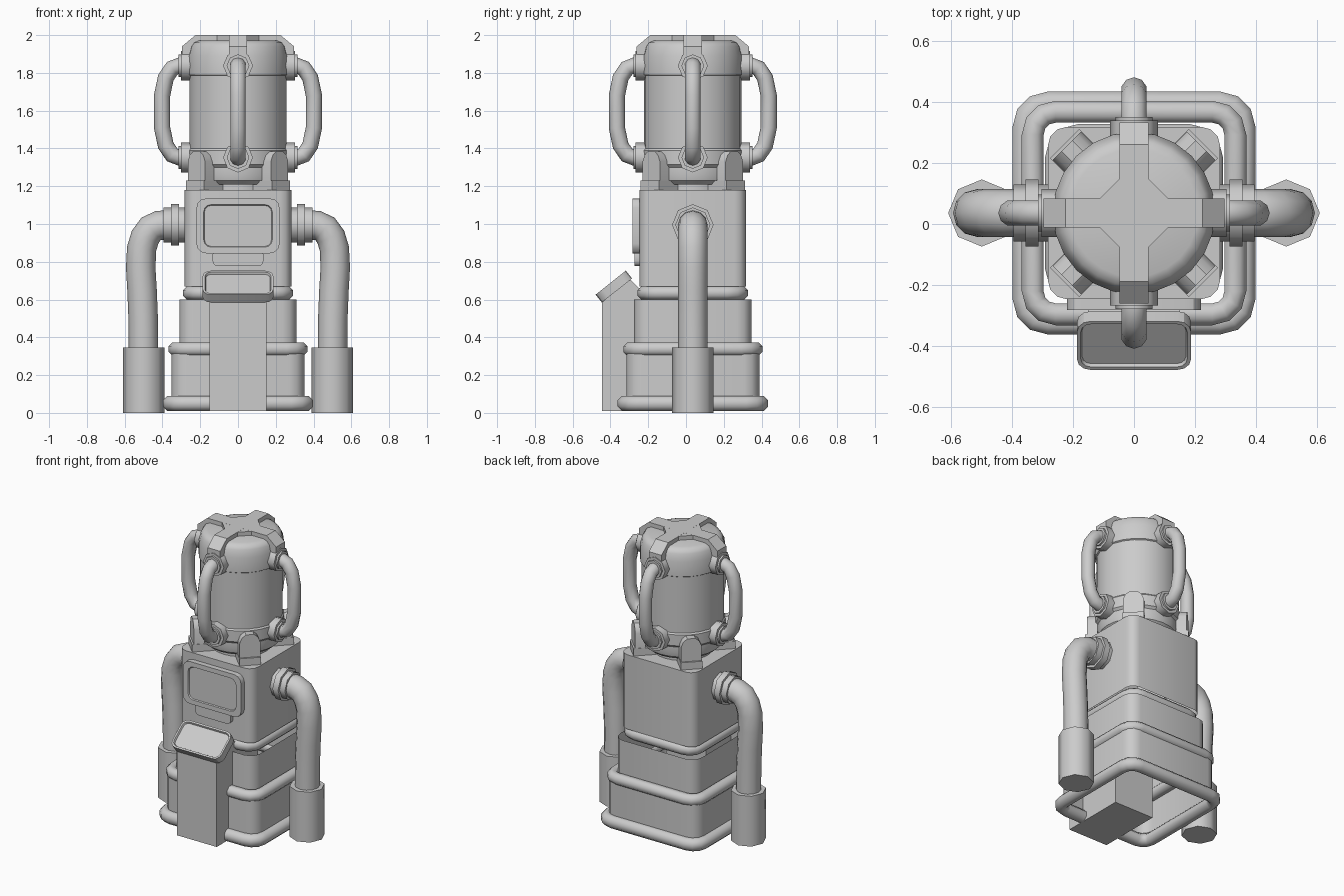
import bpy, bmesh
from math import sin, cos, pi, radians
from mathutils import Matrix, Vector

if "Cube" in bpy.data.objects:
    bpy.data.objects.remove(bpy.data.objects["Cube"])

YC = 0.036                                   # y of the main axis
AXIS = Matrix.Translation((0, YC, 0))


def spin(deg):
    return AXIS @ Matrix.Rotation(radians(deg), 4, 'Z')


def skin(name, rings, m=None, cap0=True, cap1=True, loop=False, angle=40):
    """Join rings of points into a surface."""
    bm = bmesh.new()
    vs = [[bm.verts.new(p) for p in r] for r in rings]
    n = len(vs[0])
    pairs = list(zip(vs, vs[1:])) + ([(vs[-1], vs[0])] if loop else [])
    for a, b in pairs:
        for i in range(n):
            j = (i + 1) % n
            bm.faces.new((a[i], a[j], b[j], b[i]))
    if cap0 and not loop:
        bm.faces.new(vs[0][::-1])
    if cap1 and not loop:
        bm.faces.new(vs[-1])
    bmesh.ops.recalc_face_normals(bm, faces=bm.faces)
    me = bpy.data.meshes.new(name)
    bm.to_mesh(me)
    bm.free()
    ob = bpy.data.objects.new(name, me)
    bpy.context.collection.objects.link(ob)
    ob.matrix_world = m or Matrix()
    bpy.ops.object.select_all(action='DESELECT')
    ob.select_set(True)
    bpy.context.view_layer.objects.active = ob
    bpy.ops.object.shade_smooth_by_angle(angle=radians(angle))
    return ob


def rrect(hx, hy, r, z, seg=3):
    pts = []
    for k, (sx, sy) in enumerate([(1, 1), (-1, 1), (-1, -1), (1, -1)]):
        for i in range(seg + 1):
            a = pi / 2 * (k + i / seg)
            pts.append((sx * (hx - r) + r * cos(a), sy * (hy - r) + r * sin(a), z))
    return pts


def lathe(name, profile, n, m=None, angle=40):
    rings = [[(r * cos(2 * pi * i / n), r * sin(2 * pi * i / n), z) for i in range(n)]
             for r, z in profile]
    return skin(name, rings, m, angle=angle)


def tube(name, path, r, m, n=10):
    """Pipe along a path lying in the local xz plane."""
    ps = [Vector((x, 0, z)) for x, z in path]
    rings = []
    for i, p in enumerate(ps):
        t = (ps[min(i + 1, len(ps) - 1)] - ps[max(i - 1, 0)]).normalized()
        side, y = Vector((t.z, 0, -t.x)), Vector((0, 1, 0))
        rings.append([p + side * r * cos(2 * pi * k / n) + y * r * sin(2 * pi * k / n)
                      for k in range(n)])
    return skin(name, rings, m, angle=60)


def prism(name, outline, half, m=None):
    """xz outline extruded along y, both ways."""
    return skin(name, [[(x, s * half, z) for x, z in outline] for s in (-1, 1)], m, angle=30)


# stepped body tiers, open underneath
for name, h, r, z0, z1, cap in [("lower_tier", .352, .08, .03, .34, False),
                                ("middle_tier", .31, .075, .33, .60, False),
                                ("upper_box", .282, .06, .67, 1.18, True)]:
    skin(name, [rrect(h, h, r, z0), rrect(h, h, r, z1)], AXIS, cap0=False, cap1=cap)

# rounded trim rings
for name, h, z, t in [("base_ring", .358, .05, .04), ("middle_ring", .332, .338, .036),
                      ("upper_ring", .257, .635, .035)]:
    rings = []
    for k in range(8):
        a = 2 * pi * (k + .5) / 8
        d, e = t * 1.08 * cos(a), t * 1.08 * sin(a)
        rings.append(rrect(h + d, h + d, .075 + d, z + e))
    skin(name, rings, AXIS, loop=True, angle=60)

# front console post and tilted control head
prism("console_post", [(-.445, .01), (-.445, .59), (-.30, .71), (-.25, .66), (0, .66), (0, .01)],
      .15, Matrix.Rotation(0, 4, 'Z')).matrix_world = Matrix(
          ((0, 1, 0, 0), (1, 0, 0, 0), (0, 0, 1, 0), (0, 0, 0, 1)))
head = Matrix.Translation((0, -.3985, .6895)) @ Matrix.Rotation(radians(38.6), 4, 'X')
skin("console_head", [rrect(.187, .102, .045, -.053), rrect(.187, .102, .045, 0),
                      rrect(.175, .09, .035, 0), rrect(.17, .085, .03, -.012)], head, angle=30)

# screen and the tray below it
front = Matrix.Rotation(radians(90), 4, 'X')
skin("screen", [rrect(.22, .145, .05, -.02), rrect(.22, .145, .05, .036),
                rrect(.182, .113, .04, .036), rrect(.178, .109, .038, .028)],
     Matrix.Translation((0, -.246, .99)) @ front, angle=30)
skin("screen_tray", [rrect(.135, .045, .03, -.02), rrect(.135, .045, .03, .026)],
     Matrix.Translation((0, -.246, .822)) @ front, angle=30)

# side arms: collar, bent pipe, cuff
out = Matrix.Rotation(radians(90), 4, 'Y')
for side, deg in (("right", 0), ("left", 180)):
    m = spin(deg)
    lathe(side + "_arm_collar", [(.093, .27), (.093, .313), (.11, .313), (.11, .355),
                                 (.093, .355), (.093, .395)],
          8, m @ Matrix.Translation((0, 0, .995)) @ out, angle=50)
    tube(side + "_arm_pipe", [(.37, .995), (.42, .992), (.46, .975), (.492, .93), (.51, .87),
                              (.515, .77), (.508, .65), (.502, .5), (.5, .3)], .078, m, 12)
    lathe(side + "_arm_cuff", [(.11, 0), (.11, .345)], 8,
          m @ Matrix.Translation((.499, 0, 0)), angle=50)

# canister with bands, rounded foot and domed lid
lathe("canister", [(.19, 1.17), (.19, 1.21), (.222, 1.21), (.245, 1.23), (.252, 1.26), (.252, 1.30),
                   (.266, 1.315), (.266, 1.39), (.258, 1.40), (.258, 1.785), (.266, 1.79),
                   (.266, 1.89), (.258, 1.915), (.252, 1.94), (.238, 1.96), (.21, 1.972)],
      24, AXIS, angle=35)

# cross straps and hub over the lid
strap = [(-.297, 1.89), (-.297, 1.94), (-.225, 2), (.225, 2), (.297, 1.94), (.297, 1.89)]
for i in range(2):
    prism("lid_strap", strap, .048, spin(90 * i))
lathe("lid_hub", [(.122, 1.95), (.122, 1.9995)], 8, spin(22.5), angle=30)

# four handles with octagonal flanges
grip = [(.27, 1.84), (.31, 1.838), (.348, 1.825), (.382, 1.775), (.402, 1.68),
        (.402, 1.51), (.382, 1.415), (.348, 1.365), (.31, 1.352), (.27, 1.35)]
for i in range(4):
    m = spin(90 * i)
    tube("canister_handle", grip, .043, m, 10)
    for z in (1.838, 1.352):
        lathe("handle_flange", [(.079, .24), (.079, .303), (.06, .303), (.06, .315)],
              8, m @ Matrix.Translation((0, 0, z)) @ out, angle=50)

# four diagonal clamps holding the canister
tab = [(-.065, 1.17), (-.065, 1.33), (-.05, 1.365), (-.025, 1.385),
       (.025, 1.385), (.05, 1.365), (.065, 1.33), (.065, 1.17)]
for i in range(4):
    m = spin(45 + 90 * i)
    prism("clamp_tab", tab, .033,
          m @ Matrix.Translation((.278, 0, 0)) @ Matrix.Rotation(radians(90), 4, 'Z'))
    prism("clamp_foot", [(.18, 1.17), (.18, 1.23), (.322, 1.23), (.322, 1.17)], .068, m)
